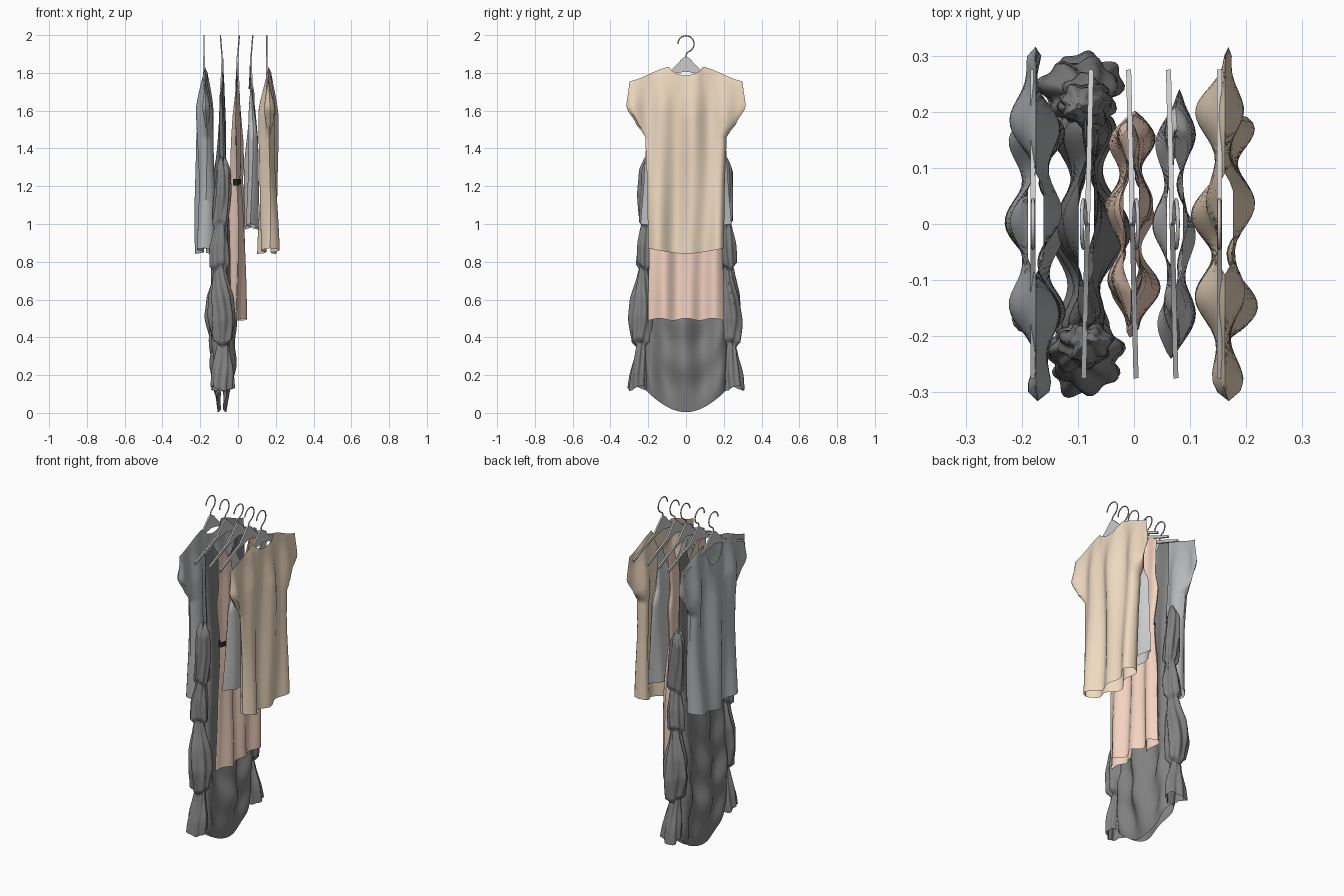
import bpy, bmesh, math

if "Cube" in bpy.data.objects:
    bpy.data.objects.remove(bpy.data.objects["Cube"])


def mat(name, c):
    m = bpy.data.materials.new(name)
    m.diffuse_color = (*c, 1)
    m.use_nodes = True
    m.node_tree.nodes["Principled BSDF"].inputs["Base Color"].default_value = m.diffuse_color
    return m


BEIGE = mat("beige_cloth", (0.86, 0.70, 0.53))
PINK = mat("pink_cloth", (0.90, 0.65, 0.53))
DARK = mat("charcoal_cloth", (0.22, 0.22, 0.22))
GREY = mat("grey_cloth", (0.46, 0.47, 0.48))
BLACK = mat("black_belt", (0.02, 0.02, 0.02))


def curve(pts, t):
    """Smoothed interpolation through (t, value) pairs in rising order."""
    if t <= pts[0][0]:
        return pts[0][1]
    for (a, p), (b, q) in zip(pts, pts[1:]):
        if t <= b:
            k = (t - a) / (b - a)
            k = k * k * (3 - 2 * k) * 0.5 + k * 0.5
            return p + (q - p) * k
    return pts[-1][1]


def finish(bm, name, m=None, angle=50):
    bmesh.ops.remove_doubles(bm, verts=bm.verts, dist=0.0004)
    bmesh.ops.recalc_face_normals(bm, faces=bm.faces)
    me = bpy.data.meshes.new(name)
    bm.to_mesh(me)
    bm.free()
    ob = bpy.data.objects.new(name, me)
    bpy.context.collection.objects.link(ob)
    if m:
        me.materials.append(m)
    bpy.ops.object.select_all(action='DESELECT')
    ob.select_set(True)
    bpy.context.view_layer.objects.active = ob
    bpy.ops.object.shade_smooth_by_angle(angle=math.radians(angle))
    return ob


def sheet(bm, rows, closed=False):
    vs = [[bm.verts.new(p) for p in r] for r in rows]
    n = len(vs[0])
    for a, b in zip(vs, vs[1:]):
        for i in range(n if closed else n - 1):
            j = (i + 1) % n
            bm.faces.new((a[i], a[j], b[j], b[i]))


def garment(name, x0, width, depth, neck, top, scoop, hem, m, period=0.165, phase=0.02, drape=0.0,
            edge_pow=5, sway=0.008):
    """Two draped panels joined at the side and shoulder seams; scoop = (-x side, +x side)."""
    bm = bmesh.new()
    cols, nrow = 40, 54
    wt = width[-1][1]
    for side in (-1, 1):
        rows = []
        for r in range(nrow + 1):
            v = r / nrow
            row = []
            for c in range(cols + 1):
                u = -1 + 2 * c / cols
                inside = max(0, 1 - (u / neck) ** 2)
                zt = curve(top, abs(u) * wt) - scoop[side > 0] * inside ** 0.7
                z = zt + (hem(u) - zt) * v
                y = u * curve(width, z)
                fade = min(1, (zt - z) / 0.22) ** 0.7
                edge = (1 - abs(u) ** edge_pow) ** 0.5
                wave = 0.62 + 0.34 * math.cos(2 * math.pi * (y - phase) / period + 0.5 * math.sin(3 * z))
                d = curve(depth, z) * edge * fade * wave + 0.014 * min(1, 2 * inside) * (1 - fade)
                # hanging U-shaped folds
                d += drape * edge * fade * math.cos(26 * (z - 5 * y * y)) * max(0, min(1, (0.9 - z) * 2))
                row.append((x0 + side * d + sway * fade * math.sin(19 * y + 4 * z + phase * 50), y, z))
            rows.append(row)
        sheet(bm, rows)
    return finish(bm, name, m)


def tube(name, rings, m, pleats=0, amp=0.0, n=48):
    """Open tube through rings (centre x, centre y, z, rx, ry) with gathered pleats."""
    bm = bmesh.new()
    rows = []
    for cx, cy, z, rx, ry in rings:
        row = []
        for i in range(n):
            a = 2 * math.pi * i / n
            k = 1 + amp * math.cos(pleats * a + 2 * math.sin(9 * z)) + amp * math.sin(3 * a + 11 * z)
            sag = amp * 0.12 * math.sin(2 * a + 5 * z)
            row.append((cx + rx * k * math.cos(a), cy + ry * k * math.sin(a), z + sag))
        rows.append(row)
    sheet(bm, rows, True)
    return finish(bm, name, m)


def hanger(i, x, tilt):
    # flat shoulder plate with a raised middle and sloping arms
    half = [(0, 1.888), (0.02, 1.875), (0.085, 1.808), (0.18, 1.77), (0.275, 1.73),
            (0.275, 1.716), (0.18, 1.753), (0.085, 1.79), (0.0, 1.808)]
    outline = half + [(-y, z) for y, z in half[-2:0:-1]]
    bm = bmesh.new()
    f = bm.faces.new([bm.verts.new((-0.0045, y, z)) for y, z in outline])
    ext = bmesh.ops.extrude_face_region(bm, geom=[f])
    bmesh.ops.translate(bm, vec=(0.009, 0, 0), verts=[g for g in ext['geom'] if isinstance(g, bmesh.types.BMVert)])
    body = finish(bm, f"hanger_body_{i}", None, 30)
    body.location.x = x
    body.rotation_euler.z = tilt * 0.3
    # wire hook
    cu = bpy.data.curves.new(f"hanger_hook_{i}", 'CURVE')
    cu.dimensions = '3D'
    cu.bevel_depth = 0.0035
    cu.bevel_resolution = 2
    pts = [(0, 1.87), (0, 1.895), (0.006, 1.907)]
    for k in range(17):
        a = math.radians(-55 + k * 235 / 16)
        pts.append((0.043 * math.cos(a), 1.9535 + 0.043 * math.sin(a)))
    sp = cu.splines.new('POLY')
    sp.points.add(len(pts) - 1)
    for p, (y, z) in zip(sp.points, pts):
        p.co = (x + tilt * (z - 1.87), y, z, 1)
    bpy.context.collection.objects.link(bpy.data.objects.new(f"hanger_hook_{i}", cu))


for i, (x, t) in enumerate([(-0.18, 0), (-0.083, -0.08), (-0.003, 0.08), (0.068, 0.08), (0.152, 0)]):
    hanger(i + 1, x, t)

# short-sleeved shirts
shirt_w = [(0.84, 0.2), (1.2, 0.205), (1.46, 0.215), (1.49, 0.235), (1.53, 0.265), (1.62, 0.316), (1.75, 0.3)]
shirt_d = [(0.84, 0.053), (1.3, 0.043), (1.65, 0.047), (1.83, 0.035)]
shirt_top = [(0.0, 1.832), (0.09, 1.832), (0.3, 1.755)]
for name, x, m, ph in (("grey_shirt", -0.175, GREY, 0.0), ("beige_shirt", 0.162, BEIGE, 0.025)):
    garment(name, x, shirt_w, shirt_d, 0.3, shirt_top, (0.14, 0.045),
            lambda u: 0.842 + 0.03 * abs(u) ** 1.5, m, phase=ph, edge_pow=10, sway=0.01)

# light sleeveless top
garment("tank_top", 0.073,
        [(0.97, 0.242), (1.25, 0.222), (1.45, 0.21), (1.55, 0.17), (1.68, 0.16), (1.77, 0.17)],
        [(0.97, 0.038), (1.4, 0.032), (1.77, 0.02)], 0.7,
        [(0, 1.79), (0.12, 1.79), (0.17, 1.775)], (0.24, 0.16),
        lambda u: 0.97 + 0.03 * abs(u), None, phase=-0.01)

# pink belted dress
garment("pink_dress", -0.005,
        [(0.5, 0.202), (0.9, 0.195), (1.2, 0.165), (1.24, 0.16), (1.45, 0.185), (1.55, 0.165), (1.75, 0.18)],
        [(0.5, 0.048), (1.0, 0.042), (1.18, 0.036), (1.22, 0.025), (1.3, 0.03), (1.75, 0.02)], 0.65,
        [(0, 1.79), (0.115, 1.79), (0.18, 1.77)], (0.25, 0.15),
        lambda u: 0.495 + 0.006 * math.cos(9 * u), PINK, period=0.135, phase=0.03)
tube("waist_belt", [(-0.01, 0, z, 0.027, 0.166) for z in (1.205, 1.215, 1.225, 1.237)], BLACK)

# long dark dress
garment("long_dress", -0.085,
        [(0.0, 0.2), (0.12, 0.212), (0.35, 0.222), (0.8, 0.2), (1.2, 0.175), (1.5, 0.185), (1.75, 0.19)],
        [(0.0, 0.012), (0.12, 0.05), (0.3, 0.072), (0.8, 0.06), (1.25, 0.036), (1.4, 0.024), (1.75, 0.015)], 0.6,
        [(0, 1.79), (0.115, 1.79), (0.19, 1.77)], (0.2, 0.12),
        lambda u: 0.004 + 0.115 * u * u, DARK, period=0.2, phase=0.0, drape=0.008)

# gathered puff sleeves of the dark dress
radius = [(0.13, 0.05), (0.2, 0.047), (0.33, 0.028), (0.36, 0.023), (0.385, 0.046), (0.5, 0.058), (0.6, 0.054),
          (0.74, 0.03), (0.765, 0.024), (0.785, 0.042), (0.88, 0.041), (0.97, 0.028), (0.99, 0.023), (1.01, 0.036),
          (1.15, 0.037), (1.28, 0.031), (1.33, 0.018), (1.345, 0.004)]
middle = [(0.13, 0.255), (0.36, 0.24), (0.5, 0.238), (0.76, 0.222), (0.99, 0.212), (1.3, 0.215), (1.34, 0.21)]
for s, side in ((-1, "front"), (1, "back")):
    rings = []
    for k in range(101):
        z = 0.13 + 1.215 * k / 100
        r = curve(radius, z)
        cx = -0.09 + 0.01 * math.sin(7 * z + s)
        rings.append((cx, s * curve(middle, z), z, r * 1.12, r))
    tube(f"{side}_puff_sleeve", rings, DARK, 7, 0.11)
